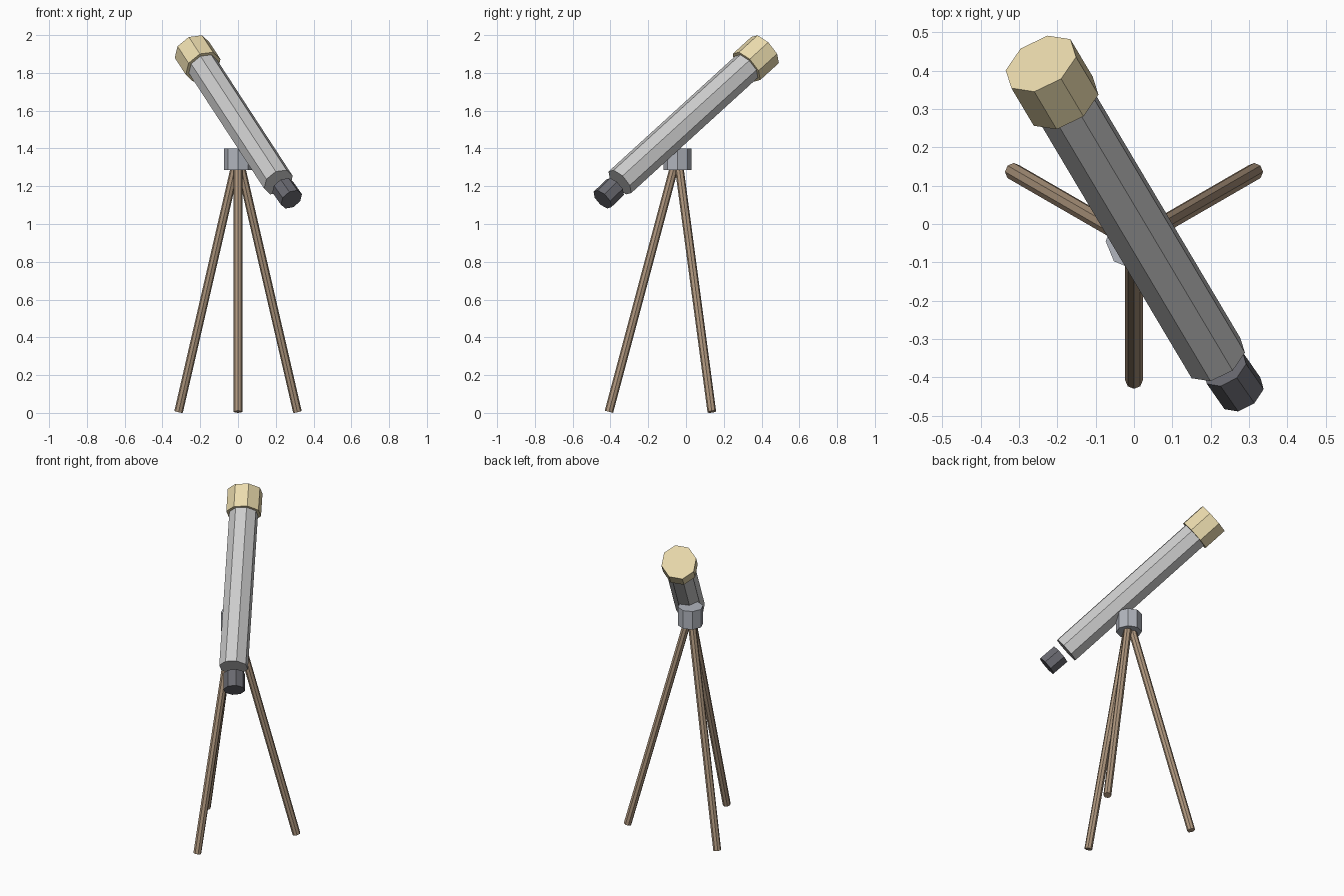
import bpy
from math import sin, cos, radians
from mathutils import Vector

if "Cube" in bpy.data.objects:
    bpy.data.objects.remove(bpy.data.objects["Cube"])


def material(name, rgb):
    m = bpy.data.materials.new(name)
    m.diffuse_color = (*rgb, 1)
    m.use_nodes = True
    m.node_tree.nodes["Principled BSDF"].inputs["Base Color"].default_value = m.diffuse_color
    return m


def rod(name, low, high, radius, mat=None):
    """Flat-shaded octagonal prism between two points."""
    low, high = Vector(low), Vector(high)
    axis = high - low
    mid = (low + high) / 2
    bpy.ops.mesh.primitive_cylinder_add(vertices=8, radius=radius, depth=axis.length)
    ob = bpy.context.object
    ob.name = ob.data.name = name
    rot = Vector((0, 0, 1)).rotation_difference(axis)
    # The primitive starts at +y; an octagon also has a corner on +x
    ob.rotation_euler = rot.to_euler()
    ob.location = mid
    if mat:
        ob.data.materials.append(mat)
    return ob


wood = material("wood", (0.43, 0.31, 0.21))
brass = material("brass", (0.83, 0.71, 0.42))
steel = material("steel", (0.44, 0.46, 0.51))
black = material("black", (0.14, 0.14, 0.16))

# Tripod legs, evenly spread around the hub
HUB_Y = -0.045
for name, deg in (("front_leg", -90), ("right_leg", 30), ("left_leg", 150)):
    c, s = cos(radians(deg)), sin(radians(deg))
    rod(name, (0.363 * c, HUB_Y + 0.363 * s, 0.006),
        (0.018 * c, HUB_Y + 0.018 * s, 1.30), 0.023, wood)

# Mounting hub
rod("mount_hub", (0, HUB_Y, 1.285), (0, HUB_Y, 1.40), 0.074, steel)

# Main tube and lens hood share one tilted axis
low = Vector((0.214, -0.35, 1.221))
tip = Vector((-0.243, 0.4185, 1.921))
axis = (tip - low).normalized()
rod("main_tube", low, tip - axis * 0.12, 0.084)
rod("lens_hood", tip - axis * 0.145, tip, 0.102, brass)

# Eyepiece, just clear of the tube's lower end
rod("eyepiece", (0.283, -0.442, 1.13), (0.237, -0.376, 1.195), 0.063, black)
